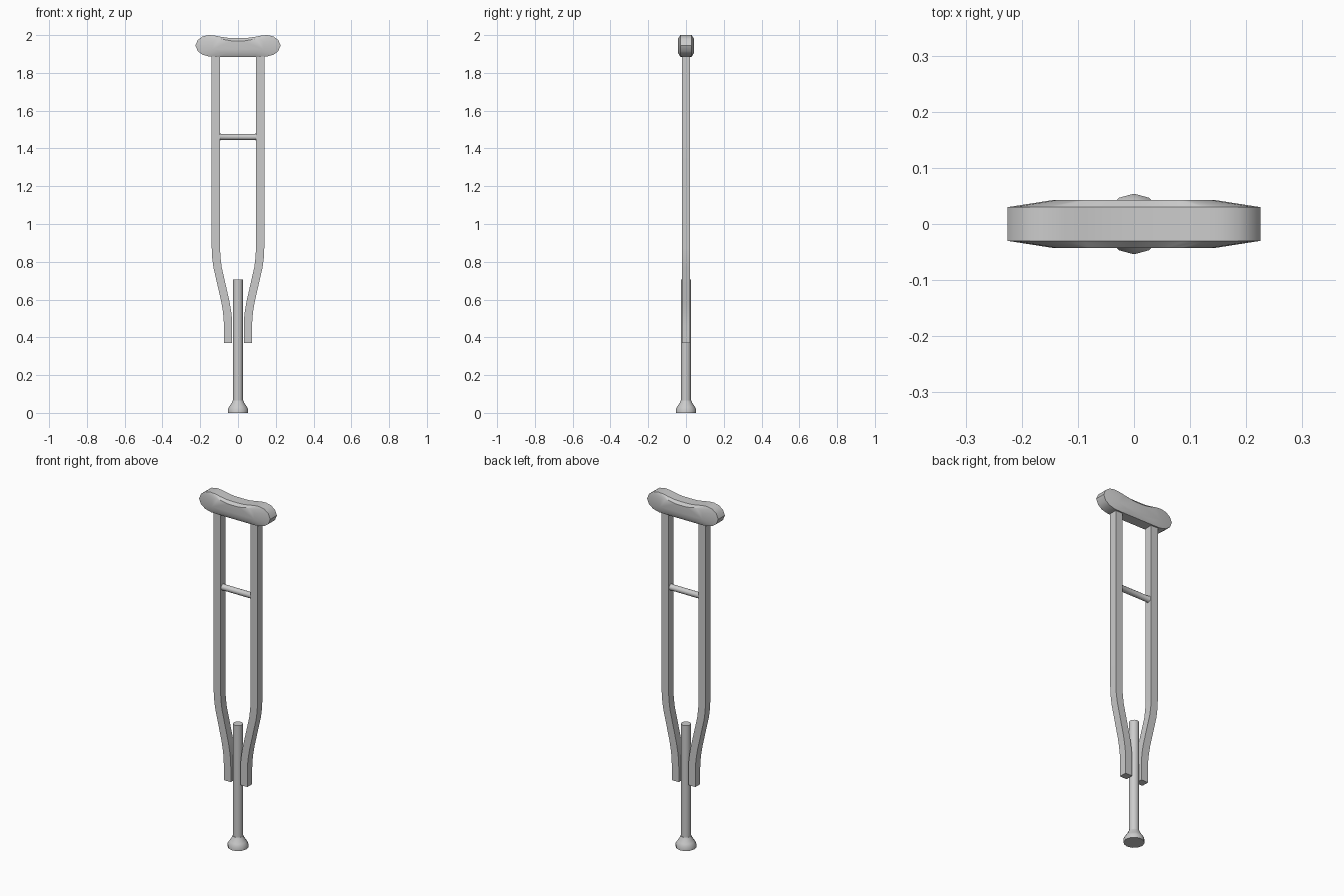
import bpy, bmesh, math

if "Cube" in bpy.data.objects:
    bpy.data.objects.remove(bpy.data.objects["Cube"])


def finish(name, verts, faces, angle=35):
    me = bpy.data.meshes.new(name)
    me.from_pydata(verts, [], faces)
    bm = bmesh.new()
    bm.from_mesh(me)
    bmesh.ops.recalc_face_normals(bm, faces=bm.faces)
    bm.to_mesh(me)
    bm.free()
    ob = bpy.data.objects.new(name, me)
    bpy.context.collection.objects.link(ob)
    bpy.ops.object.select_all(action='DESELECT')
    ob.select_set(True)
    bpy.context.view_layer.objects.active = ob
    bpy.ops.object.shade_smooth_by_angle(angle=math.radians(angle))
    return ob


def loft(name, rings, angle=35):
    """Skin a list of equal-length vertex rings and cap both ends."""
    n = len(rings[0])
    faces = [(i * n + j, i * n + (j + 1) % n, (i + 1) * n + (j + 1) % n, (i + 1) * n + j)
             for i in range(len(rings) - 1) for j in range(n)]
    last = (len(rings) - 1) * n
    faces += [tuple(range(n)), tuple(range(last, last + n))]
    return finish(name, [v for r in rings for v in r], faces, angle)


def circle(r, n=12):
    return [(r * math.cos(2 * math.pi * k / n), r * math.sin(2 * math.pi * k / n)) for k in range(n)]


# Underarm pad: saddle outline, bulging front and back faces
half = [(0.05, 1.985), (0.09, 1.991), (0.125, 1.998), (0.155, 2.0), (0.188, 1.993),
        (0.213, 1.974), (0.2255, 1.945), (0.213, 1.915), (0.188, 1.896),
        (0.15, 1.886), (0.09, 1.885)]
outline = [(0, 1.984)] + half + [(0, 1.885)] + [(-x, z) for x, z in reversed(half)]
zc = 1.943
rings = [[(x * s, y, zc + (z - zc) * s) for x, z in outline]
         for y, s in ((-0.043, 0.63), (-0.03, 1), (0.03, 1), (0.043, 0.63))]
loft("underarm_pad", rings)

# Bent side rails
path = [(0.117, 1.90), (0.117, 0.87), (0.1145, 0.82), (0.108, 0.77), (0.067, 0.59),
        (0.0585, 0.54), (0.054, 0.50), (0.0525, 0.46), (0.0525, 0.37)]
w, d = 0.022, 0.022
for side, s in (("left", -1), ("right", 1)):
    loft(side + "_rail",
         [[(s * (x + a), b, z) for a, b in ((-w, -d), (w, -d), (w, d), (-w, d))] for x, z in path])

# Hand grip with slightly flared ends
grip = [(-0.1, 0.02), (-0.09, 0.0165), (0.09, 0.0165), (0.1, 0.02)]
loft("hand_grip", [[(x, a, 1.461 + b) for a, b in circle(r)] for x, r in grip])

# Lower pole and flared foot tip
loft("lower_pole", [[(a, b, z) for a, b in circle(0.0265)] for z in (0.04, 0.705)])
tip = [(0.054, 0), (0.054, 0.02), (0.045, 0.035), (0.034, 0.051), (0.028, 0.065)]
loft("foot_tip", [[(a, b, z) for a, b in circle(r)] for r, z in tip])
